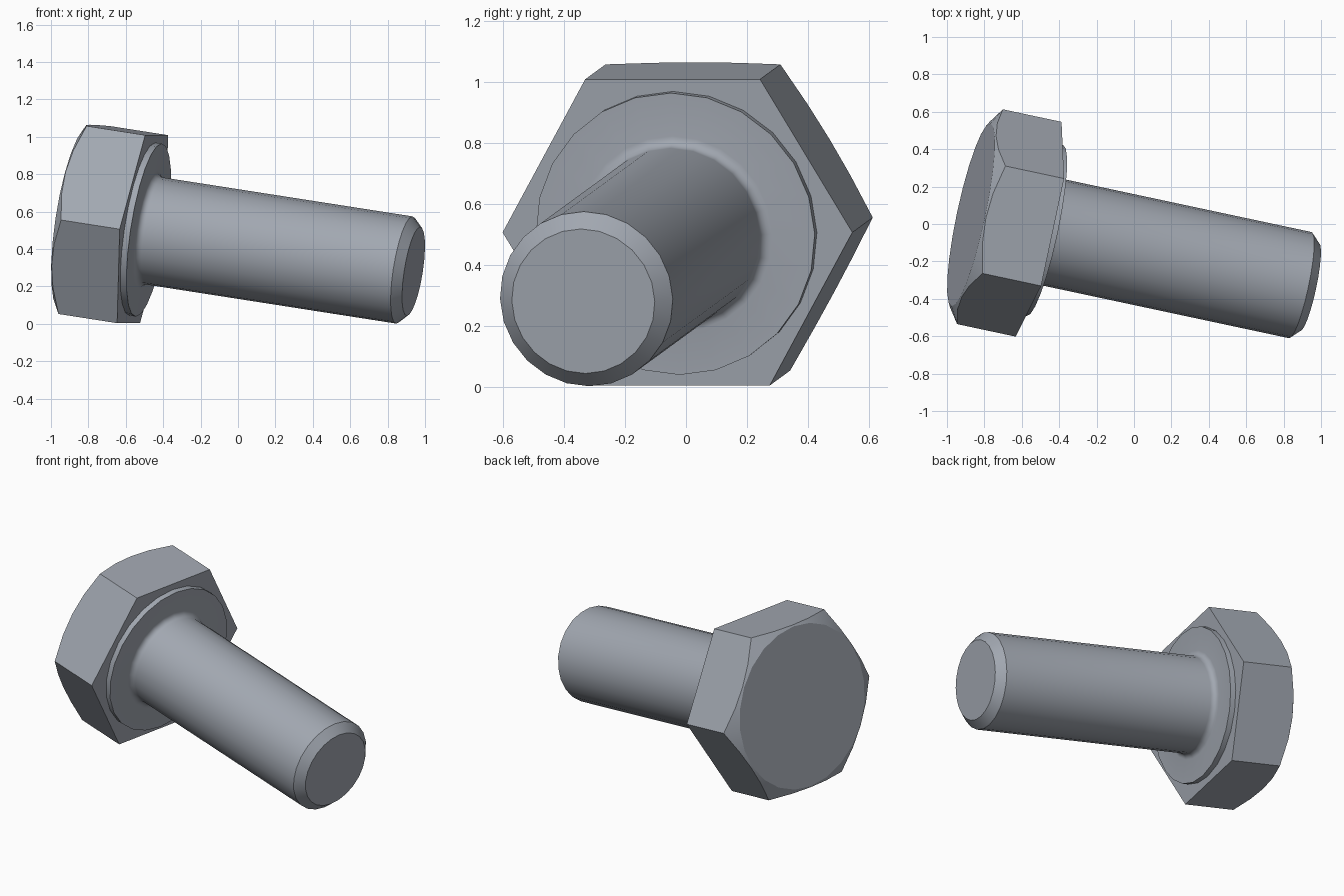
import bpy
import bmesh
from math import cos, sin, pi, radians
from mathutils import Vector, Matrix

cube = bpy.data.objects.get("Cube")
if cube:
    bpy.data.objects.remove(cube, do_unlink=True)

SIDES = 24
HEX_R, HEAD_H, FACE_R = 0.587, 0.374, 0.5
WASHER_R, WASHER_H = 0.468, 0.034
SHANK_R, TIP_R, LENGTH, FILLET = 0.29, 0.24, 1.498, 0.035

# Bolt axis, with one pair of hexagon corners level
axis = Vector((1, -0.2135, -0.156)).normalized()
level = Vector((-axis.y, axis.x, 0)).normalized()
pose = Matrix((level, axis.cross(level), axis)).transposed().to_4x4()
pose.translation = (-0.51, -0.028, 0.506)

steel = bpy.data.materials.new("blue grey steel")
steel.use_nodes = True
steel.diffuse_color = (0.36, 0.39, 0.44, 1)
steel.node_tree.nodes["Principled BSDF"].inputs["Base Color"].default_value = steel.diffuse_color


def finish(name, bm):
    bmesh.ops.remove_doubles(bm, verts=bm.verts[:], dist=0.0003)
    bmesh.ops.recalc_face_normals(bm, faces=bm.faces[:])
    mesh = bpy.data.meshes.new(name)
    bm.to_mesh(mesh)
    bm.free()
    mesh.materials.append(steel)
    obj = bpy.data.objects.new(name, mesh)
    bpy.context.collection.objects.link(obj)
    obj.matrix_world = pose
    bpy.ops.object.select_all(action="DESELECT")
    obj.select_set(True)
    bpy.context.view_layer.objects.active = obj
    bpy.ops.object.shade_smooth_by_angle(angle=radians(25))
    return obj


# Hexagonal head: a prism whose outer end is trimmed by a shallow cone
bm = bmesh.new()
bmesh.ops.create_cone(bm, cap_ends=True, segments=6, radius1=HEX_R, radius2=HEX_R, depth=HEAD_H)
corner = max(bm.verts, key=lambda v: v.co.x).co
turn = 0 if abs(corner.x - HEX_R) < 0.001 else pi / 6
bmesh.ops.transform(bm, verts=bm.verts[:],
                    matrix=Matrix.Translation((0, 0, -HEAD_H / 2)) @ Matrix.Rotation(turn, 4, "Z"))
for i in range(SIDES):
    a = 2 * pi * (i + 0.5) / SIDES
    out = Vector((cos(a), sin(a), 0))
    point = out * FACE_R * cos(pi / SIDES) - Vector((0, 0, HEAD_H))
    normal = out * sin(radians(30)) - Vector((0, 0, cos(radians(30))))
    cut = bmesh.ops.bisect_plane(bm, geom=bm.verts[:] + bm.edges[:] + bm.faces[:], dist=1e-5,
                                 plane_co=point, plane_no=normal, clear_outer=True)
    rim = [e for e in bm.edges if e.is_boundary]
    if rim:
        bmesh.ops.holes_fill(bm, edges=rim, sides=0)
finish("hex_head", bm)

# Washer face, filleted shank and chamfered tip: one turned profile
profile = [(0, -0.01), (WASHER_R, -0.01), (WASHER_R, WASHER_H)]
for i in range(6):
    a = i * pi / 10
    profile.append((SHANK_R + FILLET * (1 - sin(a)), WASHER_H + FILLET * (1 - cos(a))))
profile += [(SHANK_R, LENGTH - (SHANK_R - TIP_R)), (TIP_R, LENGTH), (0, LENGTH)]

bm = bmesh.new()
points = [bm.verts.new((r, 0, z)) for r, z in profile]
edges = [bm.edges.new(pair) for pair in zip(points, points[1:])]
bmesh.ops.spin(bm, geom=points + edges, cent=(0, 0, 0), axis=(0, 0, 1),
               angle=2 * pi, steps=SIDES, use_merge=True)
finish("washer_and_shank", bm)
